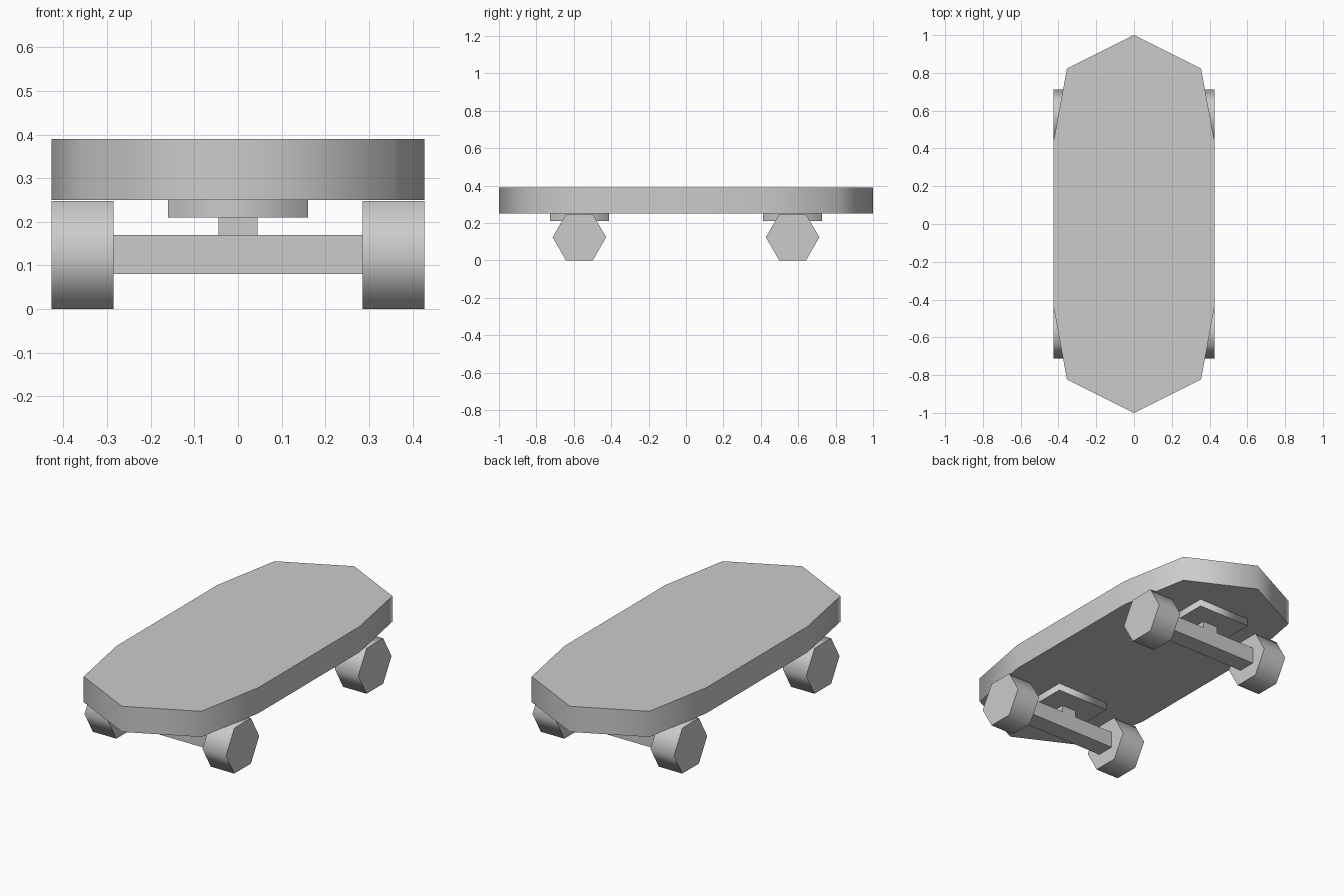
import bpy, bmesh, math
from mathutils import Vector

if "Cube" in bpy.data.objects:
    bpy.data.objects.remove(bpy.data.objects["Cube"])


def prism(name, outline, direction):
    """Extrude a closed 3D outline; sides are smooth, end caps flat."""
    bm = bmesh.new()
    cap = bm.faces.new([bm.verts.new(p) for p in outline])
    ext = bmesh.ops.extrude_face_region(bm, geom=[cap], use_keep_orig=True)
    verts = [v for v in ext["geom"] if isinstance(v, bmesh.types.BMVert)]
    bmesh.ops.translate(bm, verts=verts, vec=direction)
    bmesh.ops.recalc_face_normals(bm, faces=bm.faces)
    axis = Vector(direction).normalized()
    bm.normal_update()
    for f in bm.faces:
        f.smooth = abs(f.normal.dot(axis)) < 0.5
    me = bpy.data.meshes.new(name)
    bm.to_mesh(me)
    bm.free()
    ob = bpy.data.objects.new(name, me)
    bpy.context.collection.objects.link(ob)
    return ob


def box(name, hx, y, hy, z0, z1, smooth=False):
    pts = [(-hx, y - hy, z0), (hx, y - hy, z0), (hx, y + hy, z0), (-hx, y + hy, z0)]
    ob = prism(name, pts, (0, 0, z1 - z0))
    if not smooth:
        ob.data.shade_flat()
    return ob


# Deck: ten-sided board
half = [(0.355, -0.823), (0.427, -0.435), (0.427, 0.435), (0.355, 0.823)]
deck = [(0, -1)] + half + [(0, 1)] + [(-x, y) for x, y in reversed(half)]
prism("deck", [(x, y, 0.25) for x, y in deck], (0, 0, 0.14))

for end, y in (("front", -0.57), ("back", 0.57)):
    # Truck: mounting plate, post and axle
    box(end + "_mounting_plate", 0.16, y, 0.158, 0.21, 0.25, True)
    box(end + "_post", 0.045, y, 0.045, 0.17, 0.21)
    box(end + "_axle", 0.285, y, 0.05, 0.08, 0.17)
    # Six-sided wheels
    for side, s in (("left", -1), ("right", 1)):
        r = 0.143
        ring = [(s * 0.285, y + r * math.cos(k * math.pi / 3),
                 0.124 + r * math.sin(k * math.pi / 3)) for k in range(6)]
        prism(f"{end}_{side}_wheel", ring, (s * 0.142, 0, 0))
